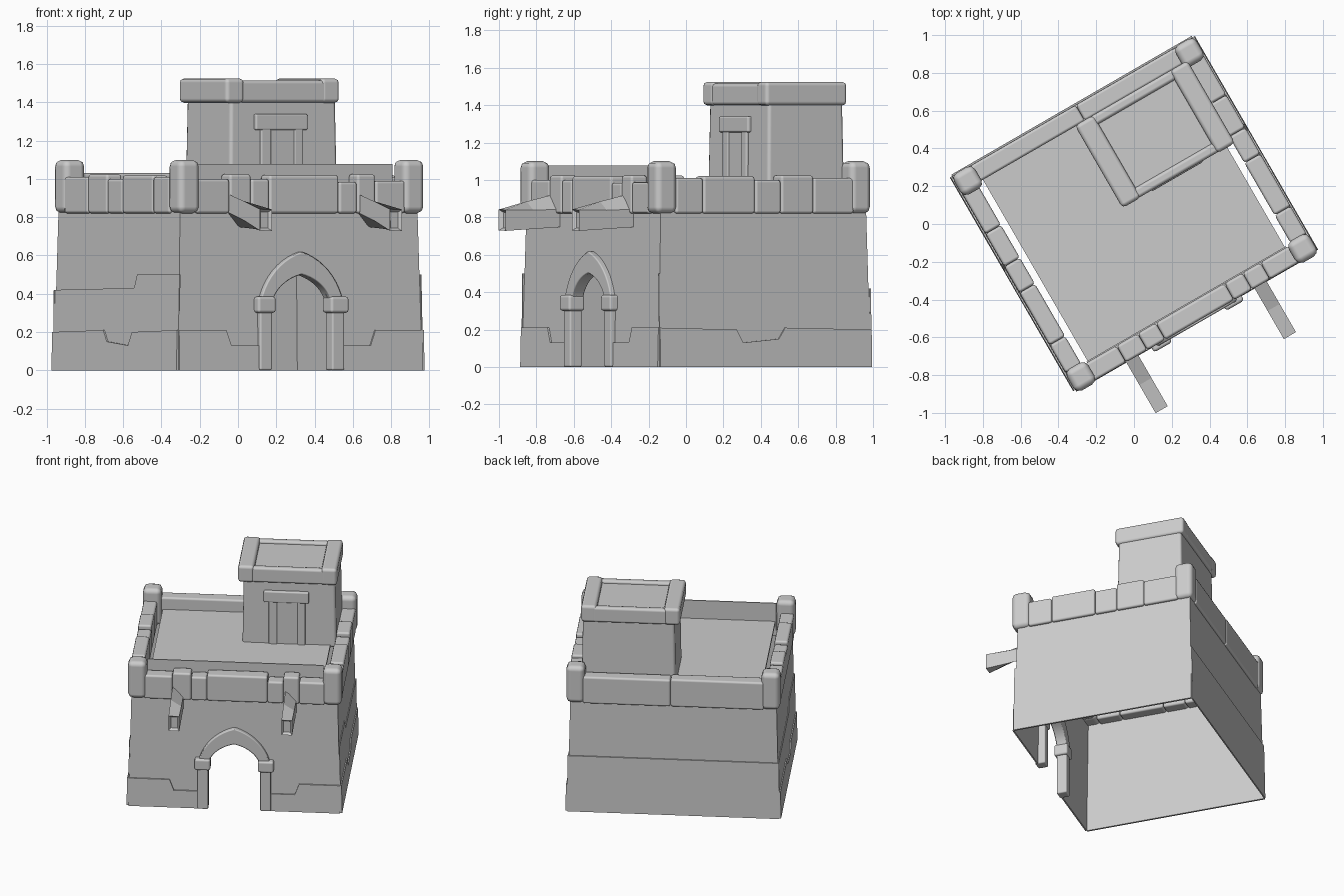
import bpy, bmesh, math
from mathutils import Matrix

cube = bpy.data.objects.get("Cube")
if cube:
    bpy.data.objects.remove(cube, do_unlink=True)

stone = bpy.data.materials.new("grey stone")
stone.use_nodes = True
GREY = (0.6, 0.6, 0.6, 1)
stone.diffuse_color = GREY
stone.node_tree.nodes["Principled BSDF"].inputs["Base Color"].default_value = GREY

# The fort is turned 30 degrees; parts are modelled square to its own axes
PLACE = Matrix.Translation((0, 0.055, 0)) @ Matrix.Rotation(math.radians(30), 4, 'Z')
HU, HV, SLOPE = 0.735, 0.653, 0.022
SIDES = {"front": 0, "right": 1, "back": 2, "left": 3}


def finish(name, bm, bevel=0, segments=2):
    mesh = bpy.data.meshes.new(name)
    bm.to_mesh(mesh)
    bm.free()
    ob = bpy.data.objects.new(name, mesh)
    bpy.context.collection.objects.link(ob)
    ob.matrix_world = PLACE
    mesh.materials.append(stone)
    if bevel:
        mod = ob.modifiers.new("worn edges", 'BEVEL')
        mod.width, mod.segments = bevel, segments
        mesh.polygons.foreach_set("use_smooth", [True] * len(mesh.polygons))
        mod.harden_normals = True
    return ob


def block(name, u, v, z, bevel=0.015, flare=0):
    """Box between the given ranges, spread at the foot by flare."""
    bm = bmesh.new()
    bmesh.ops.create_cube(bm, size=1)
    for p in bm.verts:
        f = flare if p.co.z < 0 else 0
        p.co = [a + (b - a) * (c + 0.5) + f * math.copysign(1, c) * (i < 2)
                for i, ((a, b), c) in enumerate(zip((u, v, z), p.co))]
    return finish(name, bm, bevel)


def on_side(side, t, z, out):
    """Point on a sloping wall: t runs rightwards seen from outside."""
    k = SIDES[side]
    d = (HU if k % 2 else HV) - SLOPE * z + out
    u, v = ((t, -d), (d, t), (-t, d), (-d, -t))[k]
    return u, v, z


def panel(name, side, outline, out=0, thick=0):
    """Flat outline laid on a wall, thickened outwards when asked."""
    bm = bmesh.new()
    face = bm.faces.new([bm.verts.new(on_side(side, t, z, out)) for t, z in outline])
    if thick:
        ext = bmesh.ops.extrude_face_region(bm, geom=[face])
        top = [e for e in ext["geom"] if isinstance(e, bmesh.types.BMVert)]
        base = on_side(side, 0, 0, 0)
        size = math.hypot(base[0], base[1])
        bmesh.ops.translate(bm, verts=top, vec=(base[0] / size * thick, base[1] / size * thick, 0))
        bmesh.ops.recalc_face_normals(bm, faces=bm.faces)
    return finish(name, bm)


def pointed(half, spring, apex, n=10):
    """Pointed arch from right to left."""
    right = []
    for i in range(n + 1):
        a = i / n * math.radians(72)
        right.append((half * (math.cos(a) - math.cos(math.radians(72)) * i / n),
                      spring + (apex - spring) * math.sin(a) / math.sin(math.radians(72))))
    return right + [(-t, z) for t, z in reversed(right[:-1])]


# Walls: an open shell with a pointed gateway
TOP = 0.9
for side, k in SIDES.items():
    h = HV if k % 2 else HU
    outline = [(-h, 0), (h, 0), (h - SLOPE * TOP, TOP), (-h + SLOPE * TOP, TOP)]
    if side == "front":
        gate = [(0.18, 0)] + pointed(0.18, 0.34, 0.52) + [(-0.18, 0)]
        outline = outline[1:] + outline[:1] + gate[::-1]
    panel(side + "_wall", side, outline)

# Lower stone courses with stepped upper edges
for s in (-1, 1):
    course = [(0.25, 0), (HU, 0), (HU, 0.21), (0.45, 0.21), (0.42, 0.13), (0.25, 0.13)]
    panel("front_course", "front", [(s * t, z) for t, z in course][::s], 0, 0.01)
panel("back_course", "back", [(-HU, 0), (HU, 0), (HU, 0.42), (-HU, 0.42)], 0, 0.009)
for s, side in ((1, "right"), (-1, "left")):
    low = [(-HV, 0), (HV, 0), (HV, 0.2), (0.12, 0.21), (0.08, 0.15),
           (-0.14, 0.13), (-0.18, 0.2), (-HV, 0.21)]
    mid = [(-HV, 0), (HV, 0), (HV, 0.42), (-0.18, 0.43), (-0.21, 0.5), (-HV, 0.5)]
    panel(side + "_low_course", side, [(s * t, z) for t, z in low][::s], 0, 0.014)
    panel(side + "_middle_course", side, [(s * t, z) for t, z in mid][::s], 0, 0.006)

# Gate surround
bm = bmesh.new()
outer, inner = pointed(0.25, 0.36, 0.62), pointed(0.175, 0.36, 0.5)
rings = [[bm.verts.new((t, v, z)) for t, z in arc]
         for arc, v in ((outer, -0.672), (inner, -0.672), (inner, -0.595), (outer, -0.595))]
for i in range(len(outer) - 1):
    for j in range(4):
        a, b = rings[j], rings[(j + 1) % 4]
        bm.faces.new((a[i], a[i + 1], b[i + 1], b[i]))
bmesh.ops.recalc_face_normals(bm, faces=bm.faces)
finish("gate_arch", bm, 0.008, 1)
for s in (-1, 1):
    block("gate_post", sorted((s * 0.18, s * 0.255)), (-0.675, -0.6), (0, 0.32), 0.01)
    block("gate_capital", sorted((s * 0.165, s * 0.275)), (-0.69, -0.59), (0.3, 0.385), 0.015)

# Parapet stones, each (start, end, top) along its side
front = [(-0.63, -0.43, 1.0), (-0.43, -0.3, 1.025), (-0.3, -0.19, 1.0), (-0.19, 0.23, 1.02),
         (0.23, 0.34, 0.985), (0.34, 0.45, 1.025), (0.45, 0.63, 0.99)]
flank = [(-0.55, -0.38, 1.01), (-0.38, -0.06, 1.02), (-0.06, 0.1, 1.0),
         (0.1, 0.3, 1.025), (0.3, 0.55, 1.01)]
back = [(-0.63, 0.02, 1.03), (0.02, 0.63, 1.025)]
for t0, t1, top in front:
    block("front_parapet", (t0, t1), (-0.661, -0.56), (0.82, top))
for t0, t1, top in back:
    block("back_parapet", (t0, t1), (0.555, 0.652), (0.82, top))
for t0, t1, top in flank:
    block("left_parapet", (-0.735, -0.64), (t0, t1), (0.82, top))
    block("right_parapet", (0.64, 0.738), (t0, t1), (0.82, top))

# Thin inner screen rising behind the front parapet
block("front_screen", (-0.61, 0.61), (-0.56, -0.552), (0.87, 1.078), 0)

# Corner stones
for u in ((-0.74, -0.61), (0.615, 0.745)):
    for v in ((-0.673, -0.54), (0.525, 0.657)):
        block("corner_stone", u, v, (0.82, 1.1), 0.035)

# Terrace floor, with narrow slots left along both flanks
block("terrace_floor", (-0.603, 0.603), (-0.6, 0.6), (0.92, 0.94), 0)

# Projecting beams, twisted at the wall, with hollow ends
for s in (-1, 1):
    bm = bmesh.new()
    rings = []
    for v, left_low, right_low, tall in ((-0.6, 0.835, 0.75, 0.095), (-0.8, 0.785, 0.738, 0.1),
                                         (-0.972, 0.73, 0.728, 0.112)):
        corners = ((-0.037, left_low), (0.037, right_low),
                   (0.037, right_low + tall), (-0.037, left_low + tall))
        rings.append([bm.verts.new((s * 0.392 + du, v, z)) for du, z in corners])
    for a, b in zip(rings, rings[1:]):
        for i in range(4):
            bm.faces.new((a[i], a[i - 1], b[i - 1], b[i]))
    bm.faces.new(rings[0])
    end = bm.faces.new(rings[-1])
    bmesh.ops.recalc_face_normals(bm, faces=bm.faces)
    bmesh.ops.inset_region(bm, faces=[end], thickness=0.02)
    bmesh.ops.translate(bm, verts=end.verts, vec=(0, 0.02, 0))
    finish("beam", bm)

# Tower
block("tower_body", (0.0, 0.638), (0.078, 0.54), (0.92, 1.42), 0.02, 0.008)
block("tower_roof", (0.03, 0.6), (0.1, 0.52), (1.4, 1.495), 0)
for v in ((0.06, 0.115), (0.505, 0.56)):
    block("tower_long_coping", (0.05, 0.57), v, (1.4, 1.515), 0.018)
for u in ((-0.038, 0.075), (0.54, 0.65)):
    block("tower_end_coping", u, (0.056, 0.56), (1.398, 1.525), 0.022)

# Tower doorway
block("door_lintel", (0.14, 0.455), (0.054, 0.1), (1.255, 1.34), 0.01)
for u in ((0.175, 0.235), (0.375, 0.43)):
    block("door_post", u, (0.058, 0.1), (0.93, 1.27), 0.008)
block("door", (0.235, 0.375), (0.066, 0.1), (0.93, 1.26), 0)
